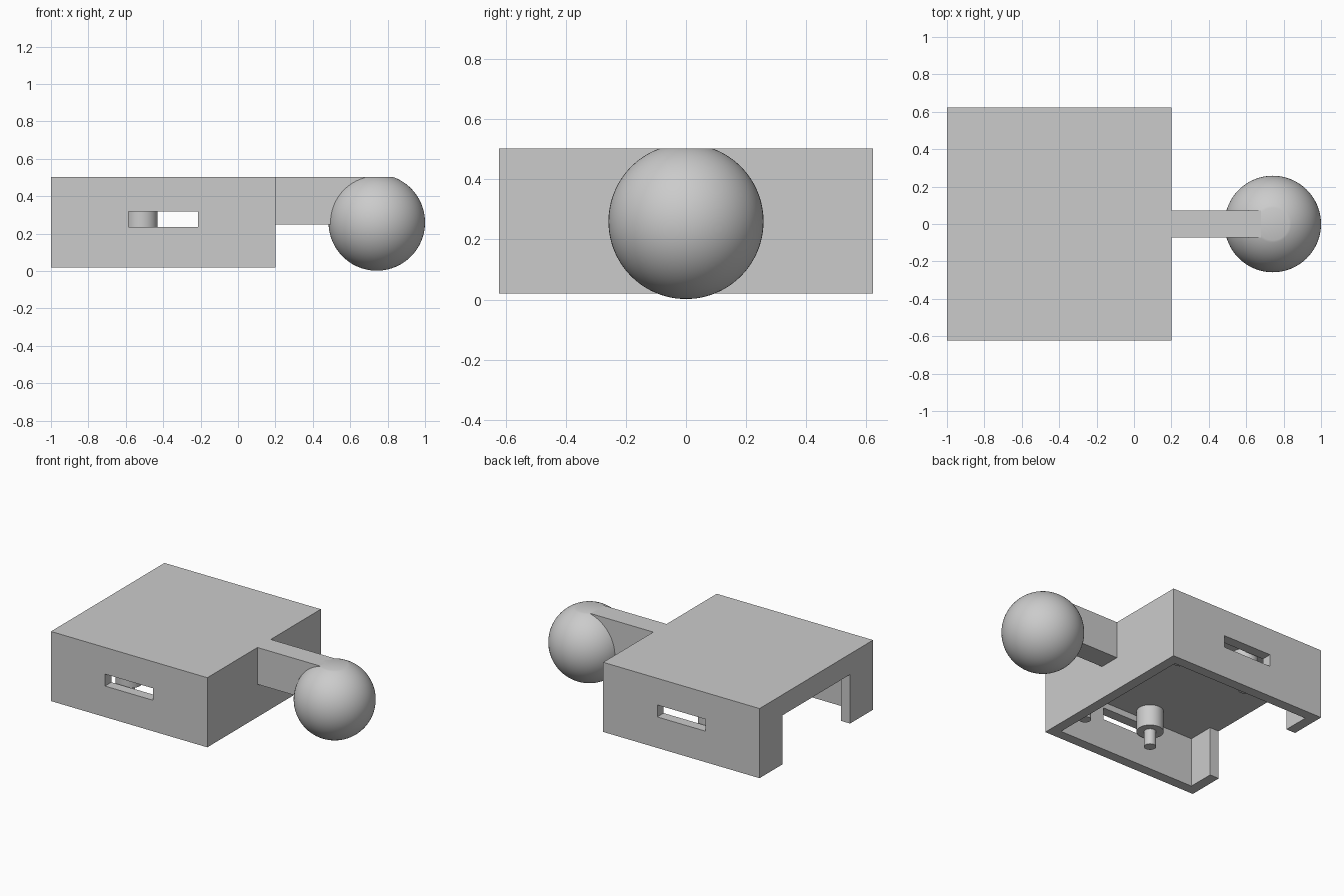
import bpy
import bmesh
from math import radians
from mathutils import Matrix, Vector

cube = bpy.data.objects.get("Cube")
if cube:
    bpy.data.objects.remove(cube, do_unlink=True)

grey = bpy.data.materials.new("plain grey")
grey.use_nodes = True
colour = (0.6, 0.6, 0.6, 1)
grey.diffuse_color = colour
grey.node_tree.nodes["Principled BSDF"].inputs["Base Color"].default_value = colour

BOTTOM, CEILING, TOP = 0.02, 0.36, 0.503


def make_object(name, bm):
    bmesh.ops.recalc_face_normals(bm, faces=bm.faces)
    mesh = bpy.data.meshes.new(name)
    bm.to_mesh(mesh)
    bm.free()
    mesh.materials.append(grey)
    obj = bpy.data.objects.new(name, mesh)
    bpy.context.collection.objects.link(obj)
    return obj


def box(name, low, high):
    low, high = Vector(low), Vector(high)
    bm = bmesh.new()
    bmesh.ops.create_cube(bm, size=1)
    for v in bm.verts:
        v.co = (low + high) / 2 + v.co * (high - low)
    return make_object(name, bm)


def cylinder(name, x, y, radius, low, high):
    bm = bmesh.new()
    bmesh.ops.create_cone(bm, cap_ends=True, segments=48, radius1=radius,
                          radius2=radius, depth=high - low,
                          matrix=Matrix.Translation((x, y, (low + high) / 2)))
    return smooth(make_object(name, bm))


def smooth(obj):
    bpy.ops.object.select_all(action='DESELECT')
    obj.select_set(True)
    bpy.context.view_layer.objects.active = obj
    bpy.ops.object.shade_smooth_by_angle(angle=radians(30))
    return obj


def carve(target, cutter):
    mod = target.modifiers.new("cut", 'BOOLEAN')
    mod.operation = 'DIFFERENCE'
    mod.solver = 'EXACT'
    mod.object = cutter
    cutter.hide_render = True
    bpy.context.view_layer.objects.active = target
    bpy.ops.object.modifier_apply(modifier=mod.name)
    bpy.data.objects.remove(cutter, do_unlink=True)


# Hollow housing, open underneath, with an end opening and side slots
housing = box("housing", (-1, -0.622, BOTTOM), (0.2, 0.622, TOP))
carve(housing, box("cavity", (-0.93, -0.552, -0.1), (0.13, 0.552, CEILING)))
carve(housing, box("end_opening", (-1.1, -0.37, -0.1), (-0.8, 0.37, CEILING)))
carve(housing, box("side_slots", (-0.585, -0.8, 0.235), (-0.215, 0.8, 0.318)))

# Stepped mounting pegs under the ceiling
for x, end in ((-0.515, "back"), (0.014, "front")):
    for y, side in ((-0.458, "right"), (0.458, "left")):
        cylinder(f"standoff_{end}_{side}", x, y, 0.085, 0.215, CEILING + 0.01)
        cylinder(f"pin_{end}_{side}", x, y, 0.038, 0.107, 0.23)

# Arm joining the housing to the ball
box("arm", (0.19, -0.073, 0.248), (0.68, 0.073, TOP))

# Ball with its top sliced flat
bm = bmesh.new()
bmesh.ops.create_uvsphere(bm, u_segments=64, v_segments=48, radius=0.258,
                          matrix=Matrix.Translation((0.742, 0, 0.26)))
cut = bmesh.ops.bisect_plane(bm, geom=bm.verts[:] + bm.edges[:] + bm.faces[:],
                             plane_co=(0, 0, TOP), plane_no=(0, 0, 1),
                             clear_outer=True)
rim = [e for e in cut["geom_cut"] if isinstance(e, bmesh.types.BMEdge)]
bmesh.ops.contextual_create(bm, geom=rim)
for v in bm.verts:
    v.co.z = max(v.co.z, 0)
smooth(make_object("ball", bm))
